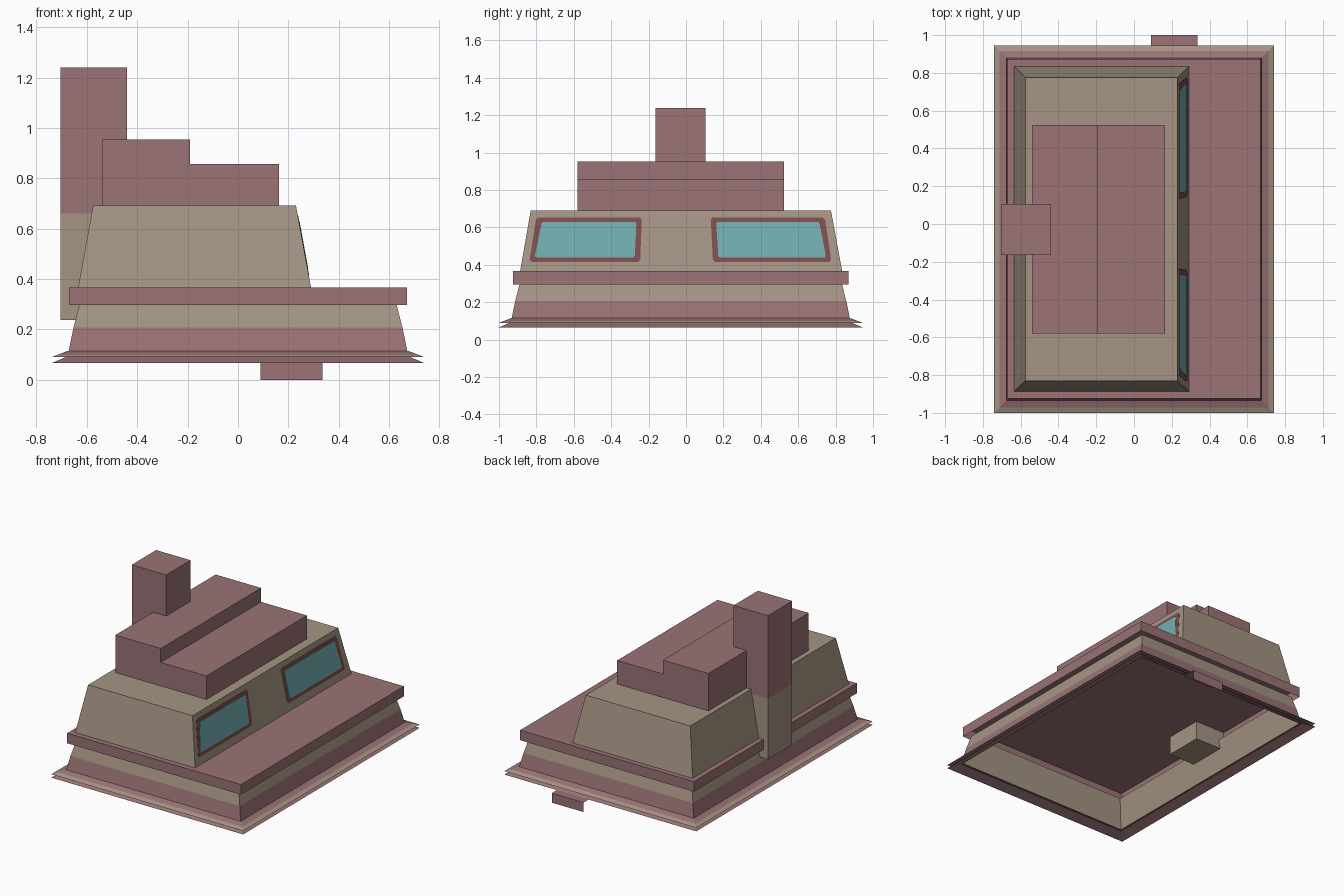
import bpy, bmesh

if "Cube" in bpy.data.objects:
    bpy.data.objects.remove(bpy.data.objects["Cube"])

CY = -0.028  # y centre of the hull


def mat(name, rgb):
    m = bpy.data.materials.new(name)
    m.diffuse_color = (*rgb, 1)
    m.use_nodes = True
    m.node_tree.nodes["Principled BSDF"].inputs["Base Color"].default_value = m.diffuse_color
    return m


PINK = mat("dusty_pink", (0.325, 0.172, 0.180))
TAN = mat("warm_tan", (0.375, 0.300, 0.230))
FRAME = mat("dark_red_trim", (0.215, 0.075, 0.077))
GLASS = mat("teal_glass", (0.165, 0.420, 0.435))


def make(name, verts, faces, mats, idx=None, fix=True):
    me = bpy.data.meshes.new(name)
    me.from_pydata(verts, [], faces)
    for m in mats:
        me.materials.append(m)
    if idx:
        for p, i in zip(me.polygons, idx):
            p.material_index = i
    if fix:
        bm = bmesh.new()
        bm.from_mesh(me)
        bmesh.ops.recalc_face_normals(bm, faces=bm.faces)
        bm.to_mesh(me)
        bm.free()
    ob = bpy.data.objects.new(name, me)
    bpy.context.collection.objects.link(ob)
    return ob


def frustum(name, bottom, top, z0, z1, m, floor=True):
    """Box whose bottom and top rectangles are (x0, x1, y0, y1)."""
    v = []
    for (x0, x1, y0, y1), z in ((bottom, z0), (top, z1)):
        v += [(x0, y0, z), (x1, y0, z), (x1, y1, z), (x0, y1, z)]
    f = [(4, 5, 6, 7)] + ([(3, 2, 1, 0)] if floor else [])
    f += [(i, (i + 1) % 4, (i + 1) % 4 + 4, i + 4) for i in range(4)]
    return make(name, v, f, [m], fix=False)


def box(name, rect, z0, z1, m, floor=True):
    return frustum(name, rect, rect, z0, z1, m, floor)


def rect_ring(name, profile):
    """Sweep a closed (half_x, z, material) profile round the hull rectangle."""
    v, f, idx = [], [], []
    n = len(profile)
    for hx, z, _ in profile:
        hy = hx + 0.232
        v += [(sx * hx, CY + sy * hy, z)
              for sx, sy in ((-1, -1), (1, -1), (1, 1), (-1, 1))]
    for j in range(n):
        k = (j + 1) % n
        for i in range(4):
            i2 = (i + 1) % 4
            f.append((j * 4 + i, j * 4 + i2, k * 4 + i2, k * 4 + i))
            idx.append(profile[j][2])
    return make(name, v, f, [PINK, TAN], idx)


# Hull: sloped walls, pink below and tan above, hollow underneath
rect_ring("hull", [(0.675, 0.100, 0), (0.653, 0.207, 1), (0.630, 0.297, 1),
                   (0.627, 0.297, 1), (0.672, 0.100, 0)])

# Two thin flared skirts round the bottom
rect_ring("upper_skirt", [(0.675, 0.115, 0), (0.712, 0.101, 1),
                          (0.740, 0.090, 0), (0.674, 0.112, 0)])
rect_ring("lower_skirt", [(0.675, 0.094, 0), (0.740, 0.066, 0),
                          (0.673, 0.091, 0)])

# Deck: shallow lid, open below; cabin stands on it
box("deck", (-0.67, 0.67, -0.925, 0.87), 0.296, 0.366, PINK, floor=False)
CAB_X0, CAB_X1, CAB_Z0, CAB_Z1 = 0.290, 0.230, 0.366, 0.692
frustum("cabin", (-0.635, CAB_X0, -0.887, 0.835),
        (-0.575, CAB_X1, -0.830, 0.775), CAB_Z0, CAB_Z1, TAN, floor=False)

# Stepped roof blocks
box("roof_block_high", (-0.54, -0.19, -0.58, 0.525), 0.692, 0.953, PINK, floor=False)
box("roof_block_low", (-0.19, 0.163, -0.58, 0.525), 0.692, 0.856, PINK, floor=False)

# Chimney in two colours
STACK = (-0.705, -0.44, -0.163, 0.105)
box("chimney_lower", STACK, 0.237, 0.66, TAN)
box("chimney_upper", STACK, 0.66, 1.24, PINK, floor=False)


# Windows: thin chamfered plates lying on the sloped cabin face
def pane(name, corners, chamfer, lift, m):
    pts = []
    for i, c in enumerate(corners):
        for o in (corners[i - 1], corners[(i + 1) % 4]):
            d = ((o[0] - c[0]) ** 2 + (o[1] - c[1]) ** 2) ** 0.5
            pts.append(tuple(c[k] + (o[k] - c[k]) * chamfer / d for k in (0, 1)))
    v = []
    for h in (-0.001, lift):
        for y, z in pts:
            t = (z - CAB_Z0) / (CAB_Z1 - CAB_Z0)
            v.append((CAB_X0 + (CAB_X1 - CAB_X0) * t + h, y, z))
    n = len(pts)
    f = [tuple(range(n)), tuple(range(n, 2 * n))]
    f += [(i, (i + 1) % n, (i + 1) % n + n, i + n) for i in range(n)]
    make(name, v, f, [m])


for side, bl, br, tr, tl in (("left", -0.838, -0.245, -0.236, -0.800),
                             ("right", 0.144, 0.778, 0.742, 0.132)):
    pane("window_frame_" + side,
         [(bl, 0.416), (br, 0.416), (tr, 0.654), (tl, 0.654)], 0.012, 0.0015, FRAME)
    g = 0.029
    pane("window_glass_" + side,
         [(bl + g, 0.439), (br - g, 0.439), (tr - g, 0.630), (tl + g, 0.630)],
         0.008, 0.003, GLASS)

# Rear step: a folded sheet with a flat tread and a hanging back plate
make("rear_step",
     [(0.09, 0.90, 0.066), (0.335, 0.90, 0.066), (0.335, 1.0, 0.066),
      (0.09, 1.0, 0.066), (0.09, 1.0, 0.0), (0.335, 1.0, 0.0)],
     [(0, 1, 2, 3), (3, 2, 5, 4)], [PINK], fix=False)
